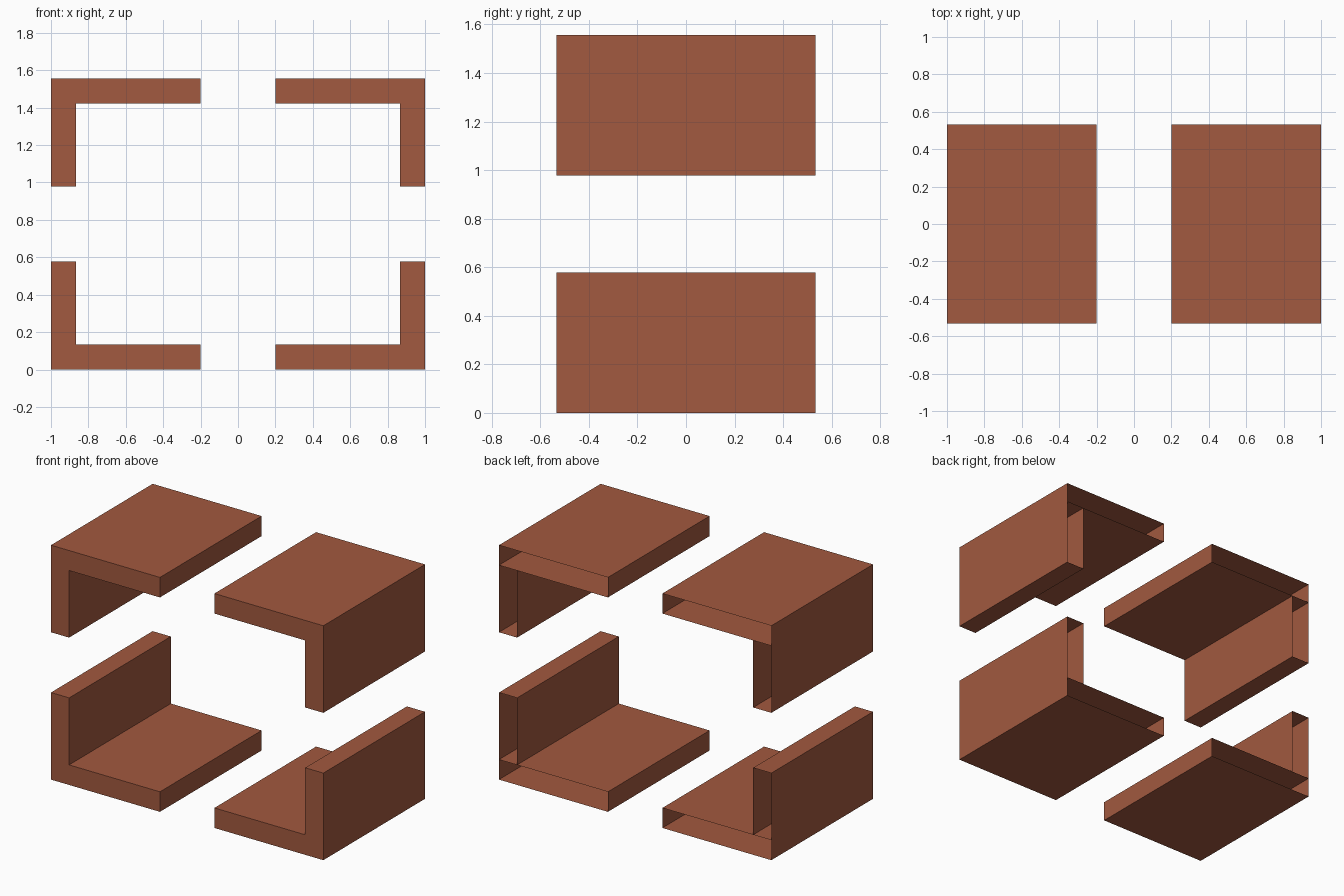
import bpy, bmesh
from mathutils import Matrix, Vector

if "Cube" in bpy.data.objects:
    bpy.data.objects.remove(bpy.data.objects["Cube"])

DEPTH = 1.066      # front to back
HEIGHT = 1.556
THICK = 0.133
INNER = 0.2        # free edge of each slab
WALL = 0.578       # height of each leg, slab included

mat = bpy.data.materials.new("terracotta")
mat.diffuse_color = (0.36, 0.10, 0.05, 1)
mat.use_nodes = True
mat.node_tree.nodes["Principled BSDF"].inputs["Base Color"].default_value = mat.diffuse_color


def open_box(bm, x0, x1, z0, z1, drop):
    """Box spanning the full depth, without the faces whose normals are in drop."""
    size = Vector((x1 - x0, DEPTH, z1 - z0))
    mid = Vector(((x0 + x1) / 2, 0, (z0 + z1) / 2))
    m = Matrix.Translation(mid) @ Matrix.Diagonal((*size, 1))
    verts = bmesh.ops.create_cube(bm, size=1, matrix=m)["verts"]
    bm.normal_update()
    faces = {f for v in verts for f in v.link_faces}
    gone = [f for f in faces if any(f.normal.dot(Vector(d)) > 0.9 for d in drop)]
    bmesh.ops.delete(bm, geom=gone, context="FACES_ONLY")


def bracket(name, sx, top):
    bm = bmesh.new()
    back = (0, 1, 0)
    # slab, open at the back
    open_box(bm, INNER, 1, 0, THICK, [back])
    # side wall, open at the back and where it sits on the slab
    open_box(bm, 1 - THICK, 1, THICK, WALL, [back, (0, 0, -1)])
    # mirror into the wanted corner
    for v in bm.verts:
        v.co.x *= sx
        if top:
            v.co.z = HEIGHT - v.co.z
    if (sx < 0) != top:
        bmesh.ops.reverse_faces(bm, faces=bm.faces[:])
    me = bpy.data.meshes.new(name)
    bm.to_mesh(me)
    bm.free()
    me.materials.append(mat)
    bpy.context.collection.objects.link(bpy.data.objects.new(name, me))


# four corner brackets
for side, sx in (("left", -1), ("right", 1)):
    for level, top in (("lower", False), ("upper", True)):
        bracket(f"{level}_{side}_corner_bracket", sx, top)
